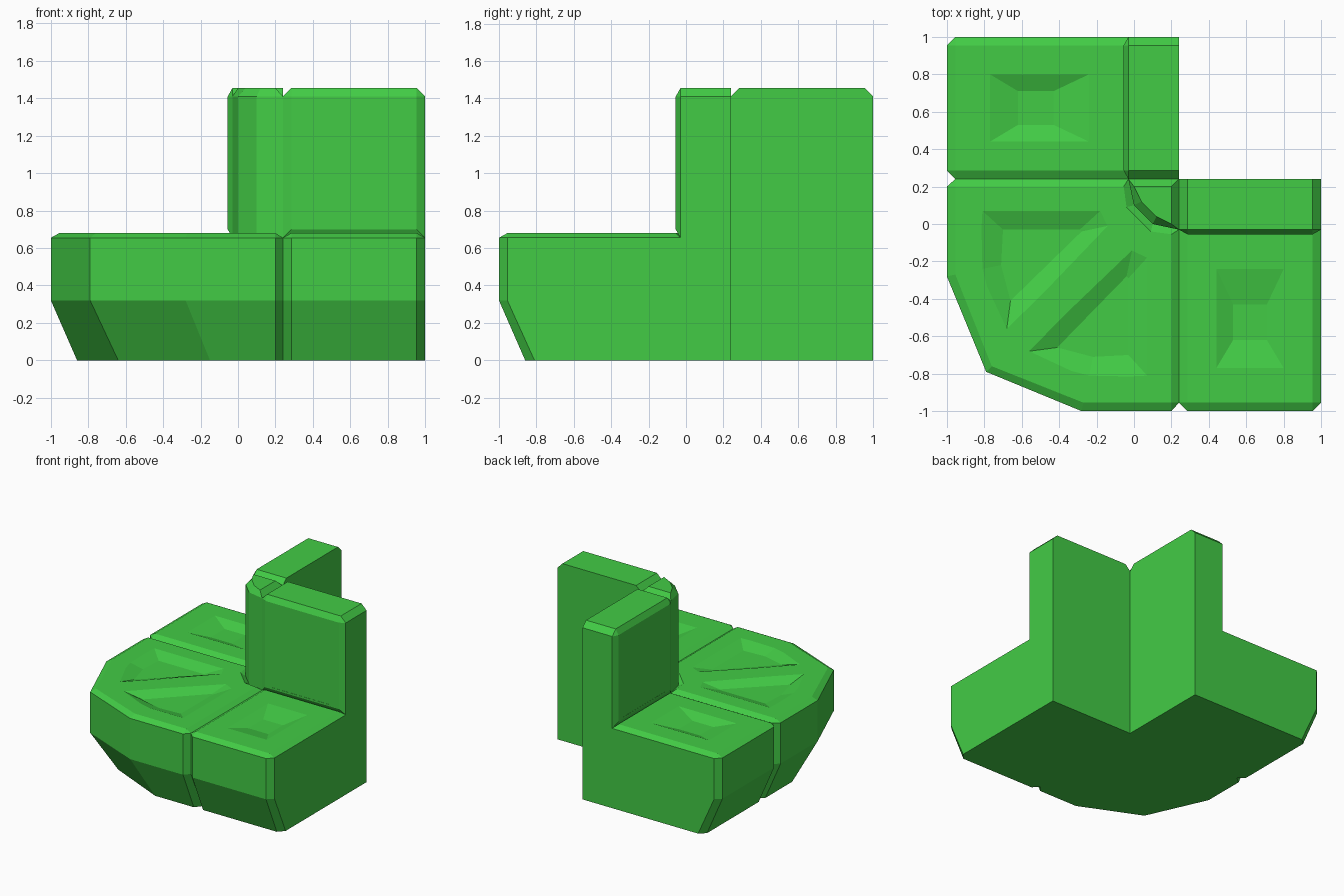
import bpy
import bmesh

if "Cube" in bpy.data.objects:
    bpy.data.objects.remove(bpy.data.objects["Cube"])

# One upholstery colour
fabric = bpy.data.materials.new("green_fabric")
fabric.use_nodes = True
GREEN = (0.055, 0.60, 0.06, 1)
fabric.diffuse_color = GREEN
fabric.node_tree.nodes["Principled BSDF"].inputs["Base Color"].default_value = GREEN


def loft(name, rings):
    """Closed flat-faced solid through rings with equal point counts."""
    bm = bmesh.new()
    loops = [[bm.verts.new(p) for p in ring] for ring in rings]
    n = len(loops[0])
    for a, b in zip(loops, loops[1:]):
        for i in range(n):
            j = (i + 1) % n
            bm.faces.new((a[i], a[j], b[j], b[i]))
    bm.faces.new(loops[0])
    bm.faces.new(loops[-1])
    bmesh.ops.remove_doubles(bm, verts=bm.verts, dist=0.0005)
    bmesh.ops.recalc_face_normals(bm, faces=bm.faces)
    mesh = bpy.data.meshes.new(name)
    bm.to_mesh(mesh)
    bm.free()
    mesh.materials.append(fabric)
    obj = bpy.data.objects.new(name, mesh)
    bpy.context.collection.objects.link(obj)
    return obj


def flip(points):
    """Reflect across the diagonal x = y."""
    return [(p[1], p[0], *p[2:]) for p in points]


def flat(points, z):
    return [(x, y, z) for x, y in points]


def press(target, outer, inner, depth=0.035):
    """Press a sloped dent into the seat top."""
    wide = [(2 * a - c, 2 * b - d) for (a, b), (c, d) in zip(outer, inner)]
    cutter = loft("dent_cutter", [flat(inner, SEAT - depth), flat(wide, SEAT + depth)])
    cutter.hide_render = True
    mod = target.modifiers.new("dent", 'BOOLEAN')
    mod.operation, mod.object, mod.solver = 'DIFFERENCE', cutter, 'EXACT'
    bpy.context.view_layer.objects.active = target
    bpy.ops.object.modifier_apply(modifier=mod.name)
    bpy.data.objects.remove(cutter)


SEAT, RIM, KNEE, TOP = 0.68, 0.655, 0.32, 1.455

# Arm sections: (y, z) profile, full in the middle and drawn in at both ends
full = [(-.86, 0), (-1, KNEE), (-1, RIM), (-.955, SEAT), (-.055, SEAT), (-.03, RIM),
        (-.055, .70), (-.055, 1.41), (-.03, TOP), (.24, TOP), (.24, 0)]
ends = [(-.81, 0), (-.955, KNEE), (-.955, RIM), (-.955, RIM), (-.03, RIM), (-.03, RIM),
        (-.03, RIM), (-.03, 1.41), (-.03, 1.41), (.24, 1.41), (.24, 0)]
sections = [[(x, y, z) for y, z in prof]
            for x, prof in ((.24, ends), (.285, full), (.955, full), (1, ends))]
dent_outer = [(.44, -.77), (.80, -.77), (.80, -.24), (.44, -.24)]
dent_inner = [(.53, -.62), (.71, -.62), (.71, -.43), (.53, -.43)]
for name, turn in (("right_sofa_section", list), ("left_sofa_section", flip)):
    arm = loft(name, [turn(ring) for ring in sections])
    press(arm, turn(dent_outer), turn(dent_inner))


# Corner seat: half outline mirrored over the diagonal
def outline(nose, half, z):
    return flat([(nose, nose)] + half + flip(half[::-1]), z)


body = [(-.28, -1), (.2, -1), (.24, -.955), (.24, -.03), (.1, 0)]
foot = [(-.15, -.86), (.2, -.86), (.24, -.81), (.24, -.03), (.1, 0)]
cap = [(-.27, -.955), (.2, -.955), (.2, -.955), (.2, -.055), (.09, -.04)]
seat = loft("corner_seat", [outline(-.64, foot, 0), outline(-.79, body, KNEE),
                            outline(-.79, body, RIM), outline(-.76, cap, SEAT)])
lobe_outer = [(-.81, .07), (-.18, .07), (-.14, -.01), (-.68, -.56), (-.81, -.24)]
lobe_inner = [(-.70, -.03), (-.29, -.03), (-.28, -.04), (-.66, -.41), (-.71, -.22)]
press(seat, lobe_outer, lobe_inner)
press(seat, flip(lobe_outer), flip(lobe_inner))

# Corner backrest post with a chamfered top
post = [(-.03, .24), (0, .1), (.1, 0), (.24, -.03), (.24, .24)]
crown = [(0, .2), (.04, .12), (.12, .04), (.2, 0), (.2, .2)]
loft("corner_backrest", [flat(post, 0), flat(post, 1.41), flat(crown, TOP)])
